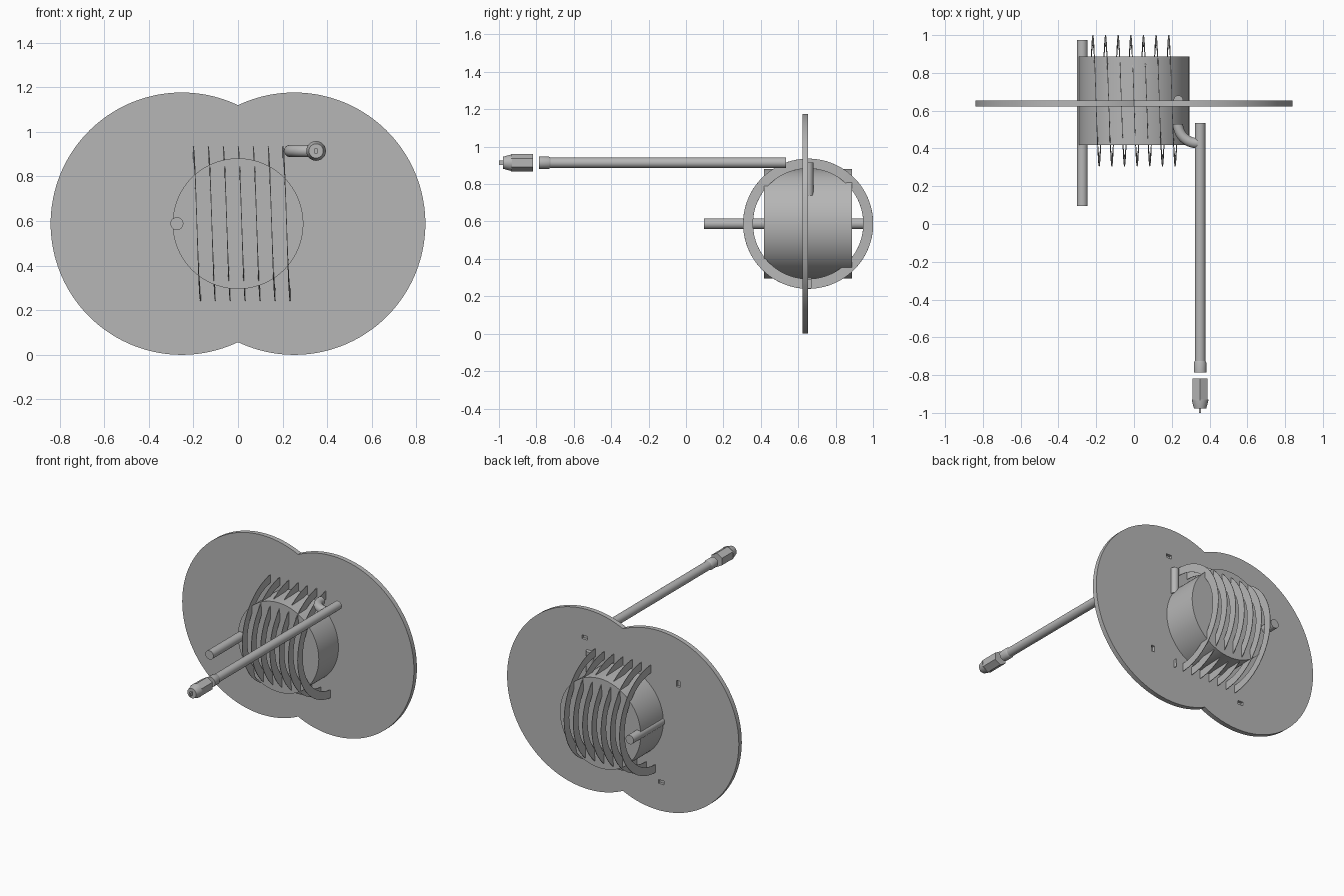
import bpy, bmesh
from math import sin, cos, pi, tau, asin, sqrt, radians
from mathutils import Matrix, Vector

old = bpy.data.objects.get("Cube")
if old:
    bpy.data.objects.remove(old)

grey = bpy.data.materials.new("plain grey")
grey.use_nodes = True
grey.diffuse_color = (0.47, 0.47, 0.47, 1)
grey.node_tree.nodes["Principled BSDF"].inputs["Base Color"].default_value = (0.47, 0.47, 0.47, 1)

MID_Y, MID_Z = 0.653, 0.588      # centre of the drum and coil


def finish(name, bm, smooth=True):
    """Turn a bmesh into a named, coloured object."""
    bmesh.ops.recalc_face_normals(bm, faces=bm.faces)
    mesh = bpy.data.meshes.new(name)
    bm.to_mesh(mesh)
    bm.free()
    mesh.materials.append(grey)
    ob = bpy.data.objects.new(name, mesh)
    bpy.context.collection.objects.link(ob)
    if smooth:
        bpy.ops.object.select_all(action='DESELECT')
        ob.select_set(True)
        bpy.context.view_layer.objects.active = ob
        bpy.ops.object.shade_smooth_by_angle(angle=radians(30))
    return ob


def sweep(name, stations, sides=48, smooth=True):
    """Skin rings given as (centre, radius, side axis, up axis) and cap both ends."""
    bm = bmesh.new()
    rings = []
    for c, r, a, b in stations:
        rings.append([bm.verts.new(Vector(c) + r * (cos(tau * i / sides) * Vector(a)
                                                    + sin(tau * i / sides) * Vector(b)))
                      for i in range(sides)])
    for p, q in zip(rings, rings[1:]):
        for i in range(sides):
            j = (i + 1) % sides
            bm.faces.new((p[i], p[j], q[j], q[i]))
    bm.faces.new(rings[0])
    bm.faces.new(rings[-1])
    return finish(name, bm, smooth)


def rod_y(name, x, z, profile, sides=48, smooth=True):
    """Turned part along y from (y, radius) pairs."""
    # the first point of each ring lies on +z
    return sweep(name, [((x, y, z), r, (0, 0, 1), (1, 0, 0)) for y, r in profile], sides, smooth)


# Plate: outline of two overlapping discs, extruded
R, OFF, FRONT, BACK = 0.588, 0.252, 0.622, 0.653
reach = pi - asin(sqrt(R * R - OFF * OFF) / R)
outline = []
for side in (1, -1):
    for i in range(96):
        a = -reach + 2 * reach * i / 96
        outline.append((side * (OFF + R * cos(a)), MID_Z + side * R * sin(a)))
bm = bmesh.new()
face = bm.faces.new([bm.verts.new((x, FRONT, z)) for x, z in outline])
new = bmesh.ops.extrude_face_region(bm, geom=[face])["geom"]
bmesh.ops.translate(bm, vec=(0, BACK - FRONT, 0),
                    verts=[v for v in new if isinstance(v, bmesh.types.BMVert)])
plate = finish("plate", bm)

# Four shallow pockets in the back of the plate, a quarter turn apart
bm = bmesh.new()
for k in range(4):
    turn = Matrix.Rotation(k * pi / 2, 4, 'Y')
    place = (Matrix.Translation((0, BACK, MID_Z)) @ turn
             @ Matrix.Translation((0.277, 0, 0.40)) @ Matrix.Diagonal((0.04, 0.036, 0.024, 1)))
    bmesh.ops.create_cube(bm, size=1, matrix=place)
cutter = finish("pocket_cutter", bm, False)
cutter.hide_render = True
cutter.hide_viewport = True
pockets = plate.modifiers.new("pockets", 'BOOLEAN')
pockets.operation = 'DIFFERENCE'
pockets.solver = 'EXACT'
pockets.object = cutter

# Drum through the plate, with a rod along its side
rod_y("drum", 0, MID_Z, [(0.418, 0.293), (0.887, 0.293)], 96)
rod_y("side_rod", -0.274, MID_Z, [(0.095, 0.029), (0.975, 0.029)])

# Flat coil wound round the x axis
TURNS, STEPS, PITCH, EXTRA = 7, 64, 0.067, 0.06
bm = bmesh.new()
rows = []
count = TURNS * STEPS
for i in range(count + 1):
    t = -EXTRA + (TURNS * tau + 2 * EXTRA) * i / count
    x = PITCH * (t / tau - TURNS / 2)
    rows.append([[bm.verts.new((x + dx, MID_Y + r * sin(t), MID_Z - r * cos(t)))
                  for dx, r in ((-0.0015, 0.295), (-0.0015, 0.348),
                                (0.0015, 0.348), (0.0015, 0.295))]][0])
for p, q in zip(rows, rows[1:]):
    for i in range(4):
        j = (i + 1) % 4
        bm.faces.new((p[i], p[j], q[j], q[i]))
bm.faces.new(rows[0])
bm.faces.new(rows[-1])
finish("coil", bm)

# Long pipe with a collar on its front end
PX, PZ = 0.35, 0.914
rod_y("long_pipe", PX, PZ, [(-0.74, 0.028), (0.535, 0.028)])
rod_y("pipe_collar", PX, PZ, [(-0.785, 0.033), (-0.735, 0.033), (-0.725, 0.028)])

# Nozzle: hexagonal body, tapered nose and flat tip
rod_y("nozzle_body", PX, PZ, [(-0.935, 0.0455), (-0.818, 0.0455)], 6, False)
rod_y("nozzle_nose", PX, PZ, [(-0.978, 0.032), (-0.935, 0.044), (-0.93, 0.044)])
bm = bmesh.new()
bmesh.ops.create_cube(bm, size=1, matrix=Matrix.Translation((PX, -0.987, PZ))
                      @ Matrix.Diagonal((0.012, 0.026, 0.024, 1)))
finish("nozzle_tip", bm, False)

# Elbow in front of the plate, a quarter bend towards the pipe
bend = []
for i in range(17):
    a = pi / 2 * i / 16
    out = Vector((-cos(a), -sin(a), 0))
    bend.append((Vector((0.335, 0.53, PZ)) + 0.102 * out, 0.027, out, (0, 0, 1)))
sweep("elbow", bend, 32)

# Short upright tube behind the plate
sweep("upright_tube", [((0.235, 0.656, z), 0.025, (1, 0, 0), (0, 1, 0)) for z in (0.74, 0.914)], 32)
